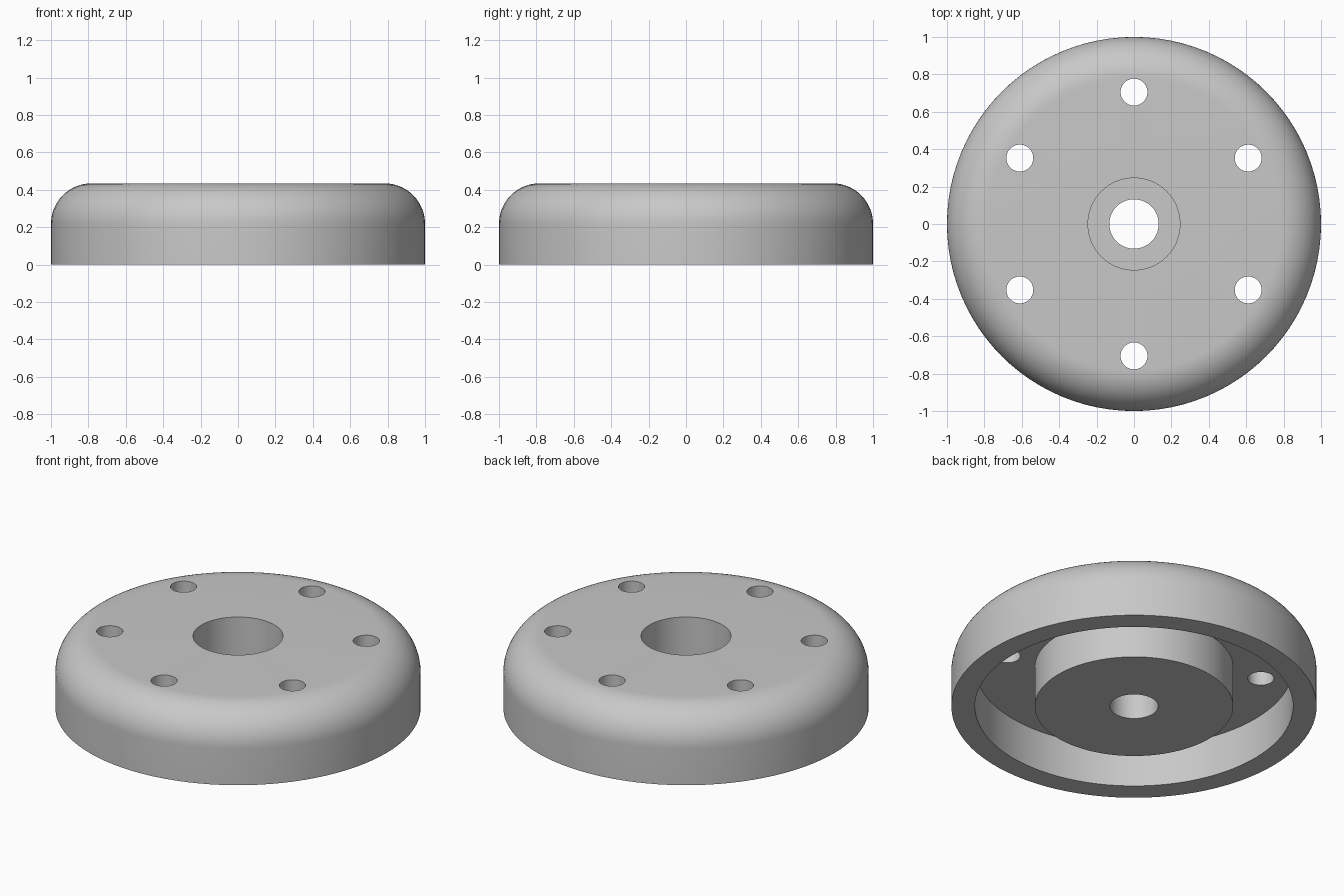
import bpy
import bmesh
from math import sin, cos, pi, radians
from mathutils import Vector

cube = bpy.data.objects.get("Cube")
if cube:
    bpy.data.objects.remove(cube, do_unlink=True)

HEIGHT = 0.435
FILLET = 0.217
CEILING = 0.247
BORE_FLOOR = 0.15
SEGMENTS = 96

grey = bpy.data.materials.new("plain grey")
grey.use_nodes = True
colour = (0.58, 0.58, 0.58, 1)
grey.diffuse_color = colour
grey.node_tree.nodes["Principled BSDF"].inputs["Base Color"].default_value = colour


def add_object(name, bm):
    mesh = bpy.data.meshes.new(name)
    bm.to_mesh(mesh)
    bm.free()
    mesh.materials.append(grey)
    obj = bpy.data.objects.new(name, mesh)
    bpy.context.collection.objects.link(obj)
    return obj


def lathe(name, profile):
    """Turn a closed (radius, height) profile around the z axis."""
    bm = bmesh.new()
    verts = [bm.verts.new((r, 0, z)) for r, z in profile]
    edges = [bm.edges.new((v, verts[i - 1])) for i, v in enumerate(verts)]
    bmesh.ops.spin(bm, geom=verts + edges, cent=(0, 0, 0), axis=(0, 0, 1),
                   angle=2 * pi, steps=SEGMENTS, use_merge=True)
    bmesh.ops.remove_doubles(bm, verts=bm.verts, dist=1e-5)
    bmesh.ops.recalc_face_normals(bm, faces=bm.faces)
    return add_object(name, bm)


# Rounded outer shoulder
shoulder = []
for i in range(17):
    a = pi / 2 * i / 16
    shoulder.append((1 - FILLET + FILLET * cos(a), HEIGHT - FILLET + FILLET * sin(a)))

# Flange section: hub, hollow channel, outer rim, shoulder, stepped bore
section = [(0.132, 0), (0.543, 0), (0.543, CEILING), (0.871, CEILING),
           (0.871, 0), (1, 0)]
section += shoulder
section += [(0.246, HEIGHT), (0.246, BORE_FLOOR), (0.132, BORE_FLOOR)]
flange = lathe("flange_body", section)

# Six bolt holes, cut by one helper of separate cylinders
bm = bmesh.new()
for k in range(6):
    a = radians(30 + 60 * k)
    made = bmesh.ops.create_cone(bm, cap_ends=True, segments=40,
                                 radius1=0.072, radius2=0.072, depth=0.6)
    bmesh.ops.translate(bm, verts=made["verts"],
                        vec=Vector((0.705 * cos(a), 0.705 * sin(a), 0.4)))
cutter = add_object("bolt_hole_cutter", bm)

cut = flange.modifiers.new("bolt_holes", "BOOLEAN")
cut.operation = "DIFFERENCE"
cut.solver = "EXACT"
cut.object = cutter

# Smooth the curved walls and keep the rims sharp
bpy.ops.object.select_all(action="DESELECT")
flange.select_set(True)
bpy.context.view_layer.objects.active = flange
bpy.ops.object.modifier_apply(modifier=cut.name)
bpy.data.objects.remove(cutter, do_unlink=True)
bpy.ops.object.shade_smooth_by_angle(angle=radians(30))
